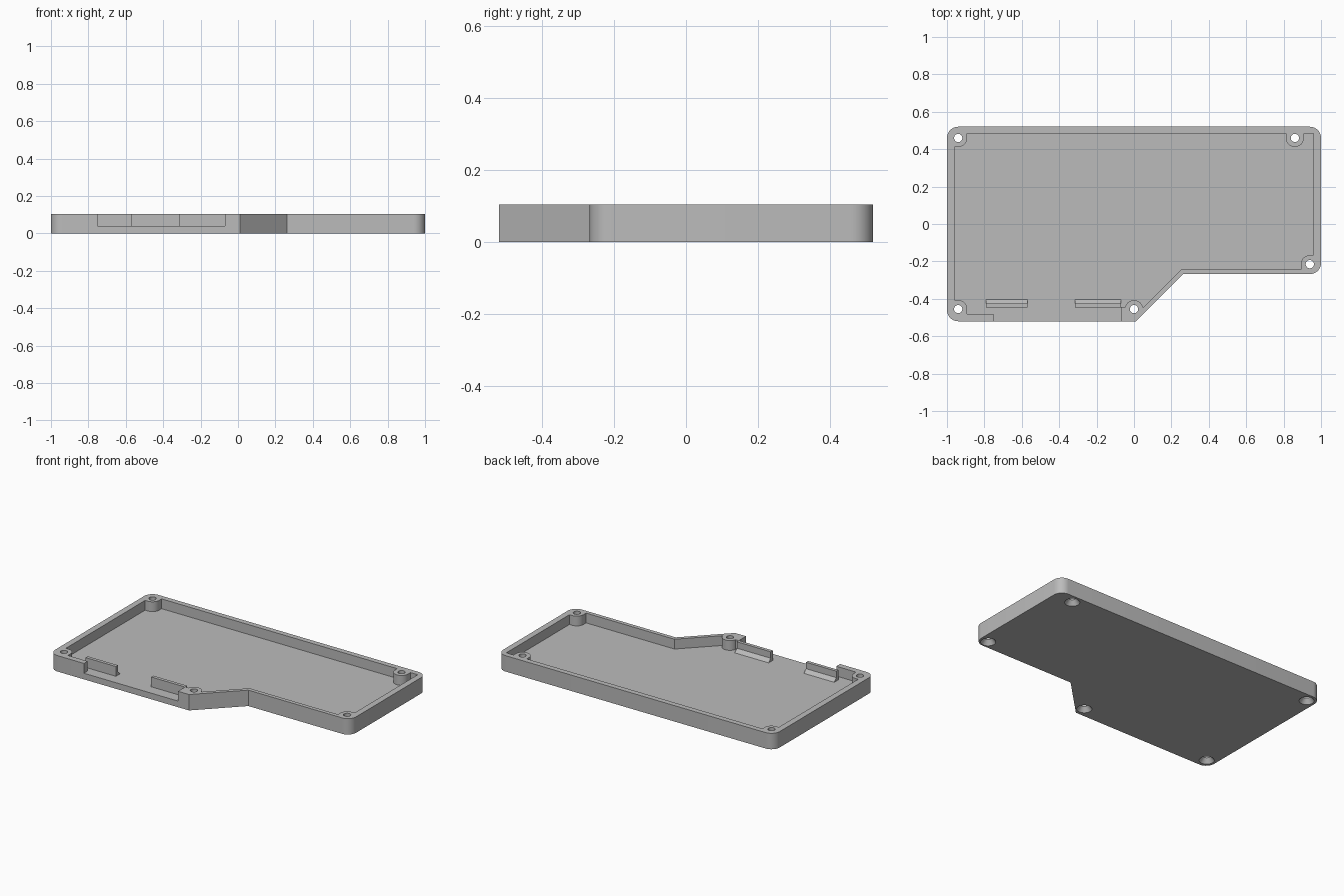
import bpy, bmesh, math
from mathutils import Vector

cube = bpy.data.objects.get("Cube")
if cube:
    bpy.data.objects.remove(cube)

HEIGHT, FLOOR = 0.104, 0.04

plastic = bpy.data.materials.new("grey plastic")
plastic.use_nodes = True
plastic.diffuse_color = (0.5, 0.5, 0.5, 1)
plastic.node_tree.nodes["Principled BSDF"].inputs["Base Color"].default_value = (0.5, 0.5, 0.5, 1)


def finish(name, bm):
    bmesh.ops.recalc_face_normals(bm, faces=bm.faces)
    mesh = bpy.data.meshes.new(name)
    bm.to_mesh(mesh)
    bm.free()
    mesh.materials.append(plastic)
    obj = bpy.data.objects.new(name, mesh)
    bpy.context.collection.objects.link(obj)
    return obj


def prism(name, points, start, depth):
    """Extrude a 3D polygon along a vector."""
    bm = bmesh.new()
    face = bm.faces.new([bm.verts.new(Vector(p) + Vector(start)) for p in points])
    out = bmesh.ops.extrude_face_region(bm, geom=[face])
    bmesh.ops.translate(bm, vec=depth, verts=[v for v in out["geom"] if isinstance(v, bmesh.types.BMVert)])
    return finish(name, bm)


def upright(name, points, low, high):
    return prism(name, [(x, y, 0) for x, y in points], (0, 0, low), (0, 0, high - low))


def lathe(name, profile, x, y, sides=40):
    """Stack rings of (radius, height) into a closed turned solid."""
    bm = bmesh.new()
    rings = [[bm.verts.new((x + r * math.cos(math.tau * i / sides),
                            y + r * math.sin(math.tau * i / sides), z))
              for i in range(sides)] for r, z in profile]
    for a, b in zip(rings, rings[1:]):
        for i in range(sides):
            j = (i + 1) % sides
            bm.faces.new((a[i], a[j], b[j], b[i]))
    bm.faces.new(rings[0])
    bm.faces.new(rings[-1])
    return finish(name, bm)


def cut(target, tool):
    mod = target.modifiers.new("cut", 'BOOLEAN')
    mod.operation, mod.solver, mod.object = 'DIFFERENCE', 'EXACT', tool
    bpy.context.view_layer.objects.active = target
    bpy.ops.object.modifier_apply(modifier=mod.name)
    bpy.data.objects.remove(tool)


def rounded(corners, steps=10):
    """Round each (x, y, radius) corner of a right-angled outline."""
    points = []
    for k, (x, y, r) in enumerate(corners):
        p = Vector((x, y))
        if r == 0:
            points.append((x, y))
            continue
        u = (Vector(corners[k - 1][:2]) - p).normalized() * r
        v = (Vector(corners[(k + 1) % len(corners)][:2]) - p).normalized() * r
        for i in range(steps + 1):
            t = math.pi / 2 * i / steps
            points.append(tuple(p + u * (1 - math.sin(t)) + v * (1 - math.cos(t))))
    return points


# Tray body
outline = rounded([(-1, 0.52, 0.06), (-1, -0.52, 0.06), (0.01, -0.52, 0),
                   (0.262, -0.268, 0), (1, -0.268, 0.06), (1, 0.52, 0.06)])
tray = upright("tray", outline, 0, HEIGHT)

# Cavity, opening through the front wall
cavity = upright("cavity_cutter", [
    (-0.96, 0.485), (-0.96, -0.482), (-0.75, -0.482), (-0.75, -0.6), (-0.07, -0.6),
    (-0.07, -0.445), (0.05, -0.445), (0.253, -0.242), (0.96, -0.242), (0.96, 0.485)], FLOOR, 0.2)

# Screw bosses, each with webs that run into the walls: x, y, web directions
R = 0.048
bosses = [(-0.94, 0.46, (-1, 0), (0, 1)), (0.86, 0.46, (0, 1)),
          (0.94, -0.215, (1, 0), (0, -1)), (-0.94, -0.455, (-1, 0), (0, -1)),
          (0, -0.455, (0, -1))]
for x, y, *webs in bosses:
    cut(cavity, lathe("boss", [(R, -0.1), (R, 0.3)], x, y))
    for dx, dy in webs:
        a, b = Vector((x, y)), Vector((dx, dy))
        side = Vector((-dy, dx)) * R
        cut(cavity, upright("web", [a - side, a + side, a + side + b * 0.1, a - side + b * 0.1], -0.1, 0.3))
cut(tray, cavity)

# Countersunk screw holes
for x, y, *_ in bosses:
    cut(tray, lathe("drill", [(0.05, -0.005), (0.045, 0), (0.022, 0.03), (0.022, 0.2)], x, y))

bpy.ops.object.select_all(action='DESELECT')
tray.select_set(True)
bpy.context.view_layer.objects.active = tray
bpy.ops.object.shade_smooth_by_angle(angle=math.radians(30))

# Upright retaining tabs with a sloped foot on the inner side
tab = [(0, -0.447, FLOOR - 0.01), (0, -0.447, HEIGHT), (0, -0.425, HEIGHT),
       (0, -0.425, FLOOR + 0.022), (0, -0.403, FLOOR), (0, -0.403, FLOOR - 0.01)]
for name, x0, x1 in (("right_tab", -0.79, -0.57), ("left_tab", -0.315, -0.07)):
    prism(name, tab, (x0, 0, 0), (x1 - x0, 0, 0))
